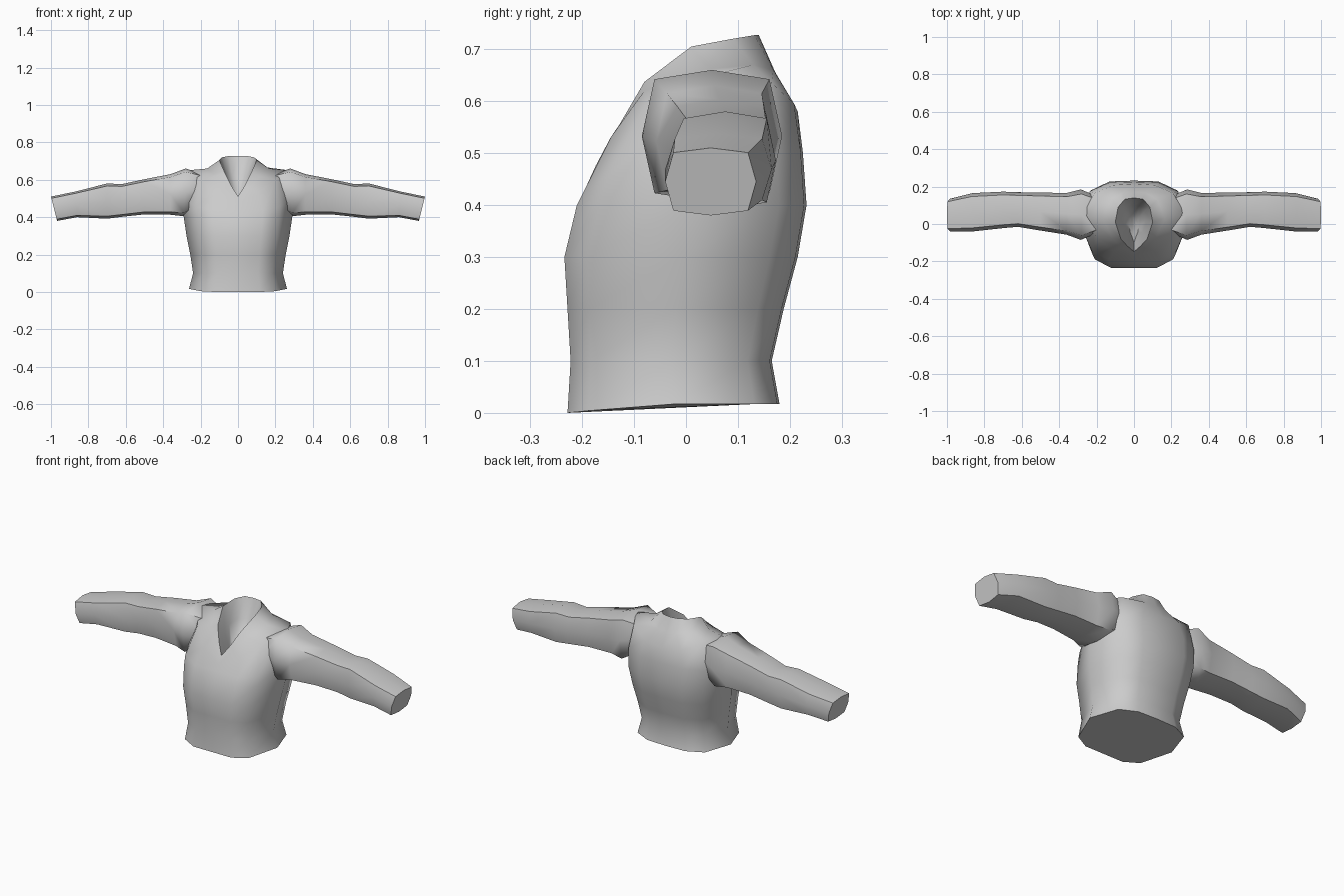
import bpy, bmesh

if "Cube" in bpy.data.objects:
    bpy.data.objects.remove(bpy.data.objects["Cube"])

cloth = bpy.data.materials.new("grey cloth")
cloth.diffuse_color = (0.6, 0.6, 0.6, 1)
cloth.use_nodes = True
cloth.node_tree.nodes["Principled BSDF"].inputs["Base Color"].default_value = cloth.diffuse_color


def loft(name, rings, angle):
    """Skin a list of closed rings, cap both ends and shade smoothly."""
    bm = bmesh.new()
    loops = [[bm.verts.new(p) for p in ring] for ring in rings]
    n = len(loops[0])
    for a, b in zip(loops, loops[1:]):
        for i in range(n):
            j = (i + 1) % n
            bm.faces.new((a[i], a[j], b[j], b[i]))
    bm.faces.new(loops[0])
    bm.faces.new(loops[-1])
    bmesh.ops.recalc_face_normals(bm, faces=bm.faces)
    mesh = bpy.data.meshes.new(name)
    bm.to_mesh(mesh)
    bm.free()
    mesh.materials.append(cloth)
    ob = bpy.data.objects.new(name, mesh)
    bpy.context.collection.objects.link(ob)
    bpy.ops.object.select_all(action='DESELECT')
    ob.select_set(True)
    bpy.context.view_layer.objects.active = ob
    bpy.ops.object.shade_smooth_by_angle(angle=angle)
    return ob


def full(half):
    """Mirror a half ring (front centre to back centre) into a closed ring."""
    return half + [(-x, y, z) for x, y, z in half[-2:0:-1]]


# Torso cross-section: width fraction, depth fraction
SECTION = [(0, 0), (.45, .0), (.76, .1), (1, .5), (.8, .88), (.45, .99), (0, 1)]

# Torso rows: front z, back z, half width, front y, back y
rows = [
    (.0, .017, .262, -.228, .18),
    (.1, .1, .24, -.222, .165),
    (.2, .2, .255, -.228, .188),
    (.3, .3, .275, -.234, .215),
    (.4, .4, .29, -.21, .232),
    (.44, .5, .295, -.19, .225),
]
body = []
for zf, zb, w, yf, yb in rows:
    body.append(full([(w * u, yf + (yb - yf) * v,
                       zf + (zb - zf) * min(1, v * 2.5)) for u, v in SECTION]))

# Shoulder yoke, collar base, collar edge with its V, and the neck hollow
body.append(full([(0, -.174, .475), (.11, -.145, .53), (.2, -.075, .6), (.275, .05, .65),
                  (.21, .165, .635), (.11, .208, .595), (0, .215, .58)]))
body.append(full([(0, -.158, .502), (.06, -.128, .555), (.115, -.08, .62), (.165, .03, .66),
                  (.125, .13, .67), (.06, .168, .66), (0, .172, .655)]))
body.append(full([(0, -.148, .512), (.035, -.118, .567), (.07, -.08, .637), (.1, .01, .705),
                  (.085, .09, .72), (.05, .132, .727), (0, .14, .727)]))
body.append(full([(0, -.135, .495), (.024, -.09, .53), (.045, -.045, .57), (.065, .015, .61),
                  (.055, .07, .62), (.03, .095, .62), (0, .1, .62)]))
body.append(full([(0, -.1, .48), (.01, -.07, .485), (.02, -.045, .49), (.025, -.01, .5),
                  (.02, .02, .51), (.01, .035, .515), (0, .04, .515)]))
loft("shirt_body", body, 1.2)

# Sleeve stations: top x, bottom x, front y, back y, bottom z, top z
stations = [
    (.2, .2, -.05, .15, .46, .635),
    (.28, .29, -.085, .185, .405, .66),
    (.36, .36, -.057, .166, .413, .63),
    (.5, .5, -.035, .168, .415, .603),
    (.62, .62, -.015, .17, .402, .577),
    (.7, .7, -.022, .173, .392, .58),
    (.87, .86, -.04, .165, .4, .537),
    (1.0, .967, -.04, .135, .38, .51),
]
# Squarish eight-sided cuff outline
OUTLINE = [(0, 1), (.82, .86), (1, 0), (.82, -.86), (0, -1), (-.82, -.86), (-1, 0), (-.82, .86)]

for side, name in ((1, "sleeve_left"), (-1, "sleeve_right")):
    rings = []
    for xt, xb, yf, yb, zb, zt in stations:
        rings.append([(side * (xb + (xt - xb) * (v + 1) / 2),
                       (yf + yb) / 2 + u * (yb - yf) / 2,
                       (zb + zt) / 2 + v * (zt - zb) / 2) for u, v in OUTLINE])
    loft(name, rings, 1.1)
